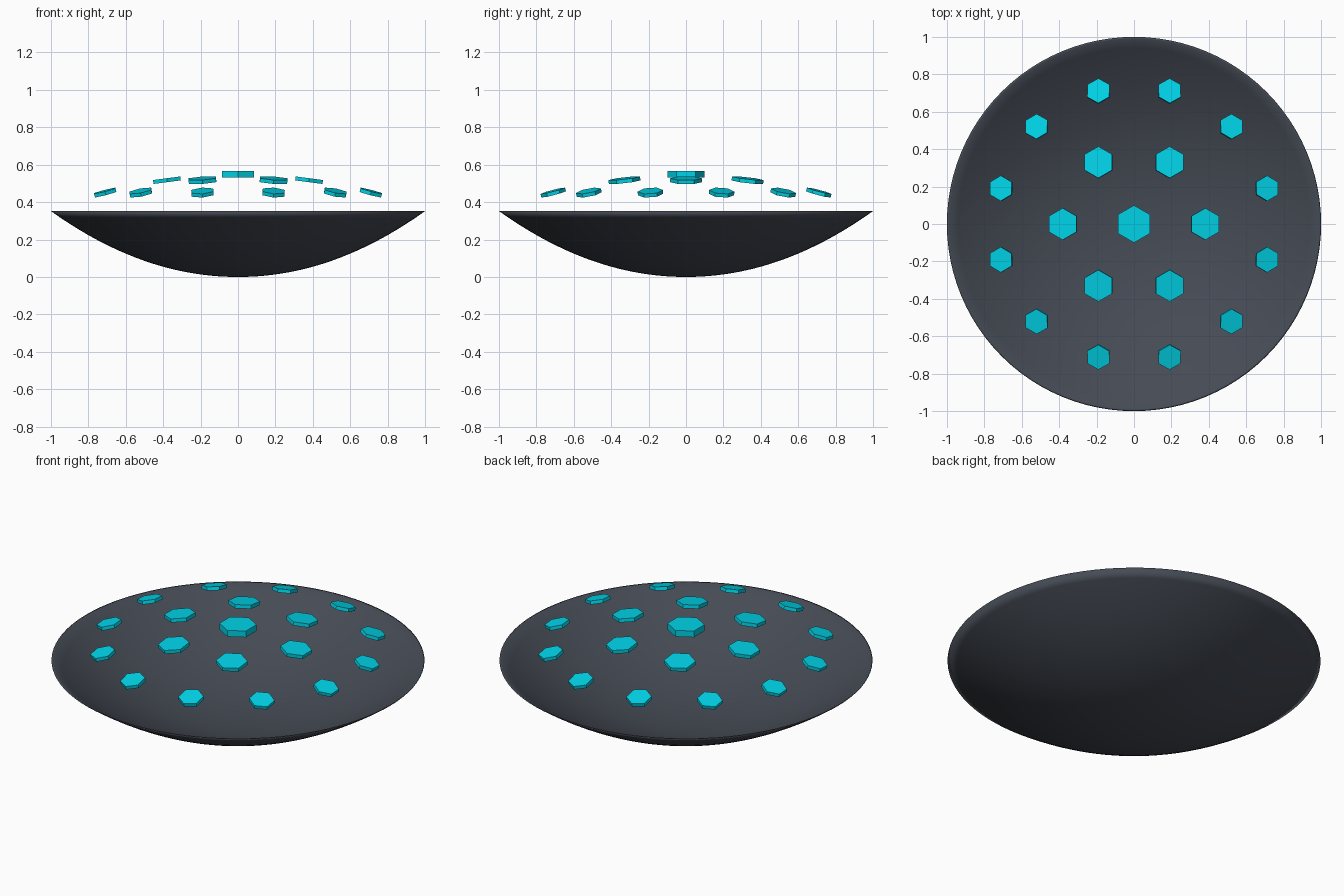
import bpy, math
from mathutils import Vector, Matrix

if "Cube" in bpy.data.objects:
    bpy.data.objects.remove(bpy.data.objects["Cube"])


def material(name, color):
    m = bpy.data.materials.new(name)
    m.diffuse_color = color
    m.use_nodes = True
    m.node_tree.nodes["Principled BSDF"].inputs["Base Color"].default_value = m.diffuse_color
    return m


def add_mesh(name, verts, faces, mat, smooth=False):
    me = bpy.data.meshes.new(name)
    me.from_pydata(verts, [], faces)
    me.materials.append(mat)
    ob = bpy.data.objects.new(name, me)
    bpy.context.collection.objects.link(ob)
    if smooth:
        me.shade_smooth()
    return ob


dark = material("dark_metal", (0.06, 0.07, 0.09, 1))
cyan = material("cyan_glow", (0.0, 0.65, 0.8, 1))

# Shallow dish: thin shell revolved from a curved profile
DEPTH, WALL, STEPS, SEG = 0.352, 0.012, 20, 96
outer = [(i / STEPS, DEPTH * (i / STEPS) ** 2.03) for i in range(1, STEPS + 1)]
inner = [(r * 0.99, DEPTH * r ** 2.03 + WALL * (1 - r)) for r, z in reversed(outer)]
profile = outer + inner
verts = [(r * math.cos(2 * math.pi * j / SEG), r * math.sin(2 * math.pi * j / SEG), z)
         for r, z in profile for j in range(SEG)]
faces = [(i * SEG + j, i * SEG + (j + 1) % SEG,
          (i + 1) * SEG + (j + 1) % SEG, (i + 1) * SEG + j)
         for i in range(len(profile) - 1) for j in range(SEG)]
faces = [f[::-1] for f in faces]
# Close both poles
bottom, top = len(verts), len(verts) + 1
verts += [(0, 0, 0), (0, 0, WALL)]
last = (len(profile) - 1) * SEG
for j in range(SEG):
    k = (j + 1) % SEG
    faces.append((bottom, k, j))
    faces.append((top, last + j, last + k))
# Consistent outward winding for the wall
faces = [f[::-1] if len(f) == 4 else f for f in faces]
add_mesh("dish", verts, faces, dark, smooth=True)


# Floating hexagonal tiles arranged on an invisible dome
def hex_tile(name, ring_r, angle, z, size, thick, tilt):
    axis = Vector((-math.sin(angle), math.cos(angle), 0))
    rot = Matrix.Rotation(tilt, 3, axis)
    centre = Vector((ring_r * math.cos(angle), ring_r * math.sin(angle), z))
    pts = []
    for h in (-thick / 2, thick / 2):
        for i in range(6):
            a = math.radians(90 + 60 * i)
            pts.append(centre + rot @ Vector((size * math.cos(a), size * math.sin(a), h)))
    fs = [tuple(range(5, -1, -1)), tuple(range(6, 12))]
    fs += [(i, (i + 1) % 6, 6 + (i + 1) % 6, 6 + i) for i in range(6)]
    add_mesh(name, pts, fs, cyan)


# (label, count, ring radius, start angle, height, size, thickness, tilt)
rings = [
    ("centre_tile", 1, 0.0, 0, 0.549, 0.10, 0.037, 0),
    ("inner_tile", 6, 0.38, 0, 0.517, 0.085, 0.021, 7.5),
    ("outer_tile", 12, 0.735, 15, 0.451, 0.068, 0.02, 15),
]
for label, n, r, start, z, size, thick, tilt in rings:
    for i in range(n):
        hex_tile(f"{label}_{i + 1}", r, math.radians(start + 360 / n * i),
                 z, size, thick, math.radians(tilt))
